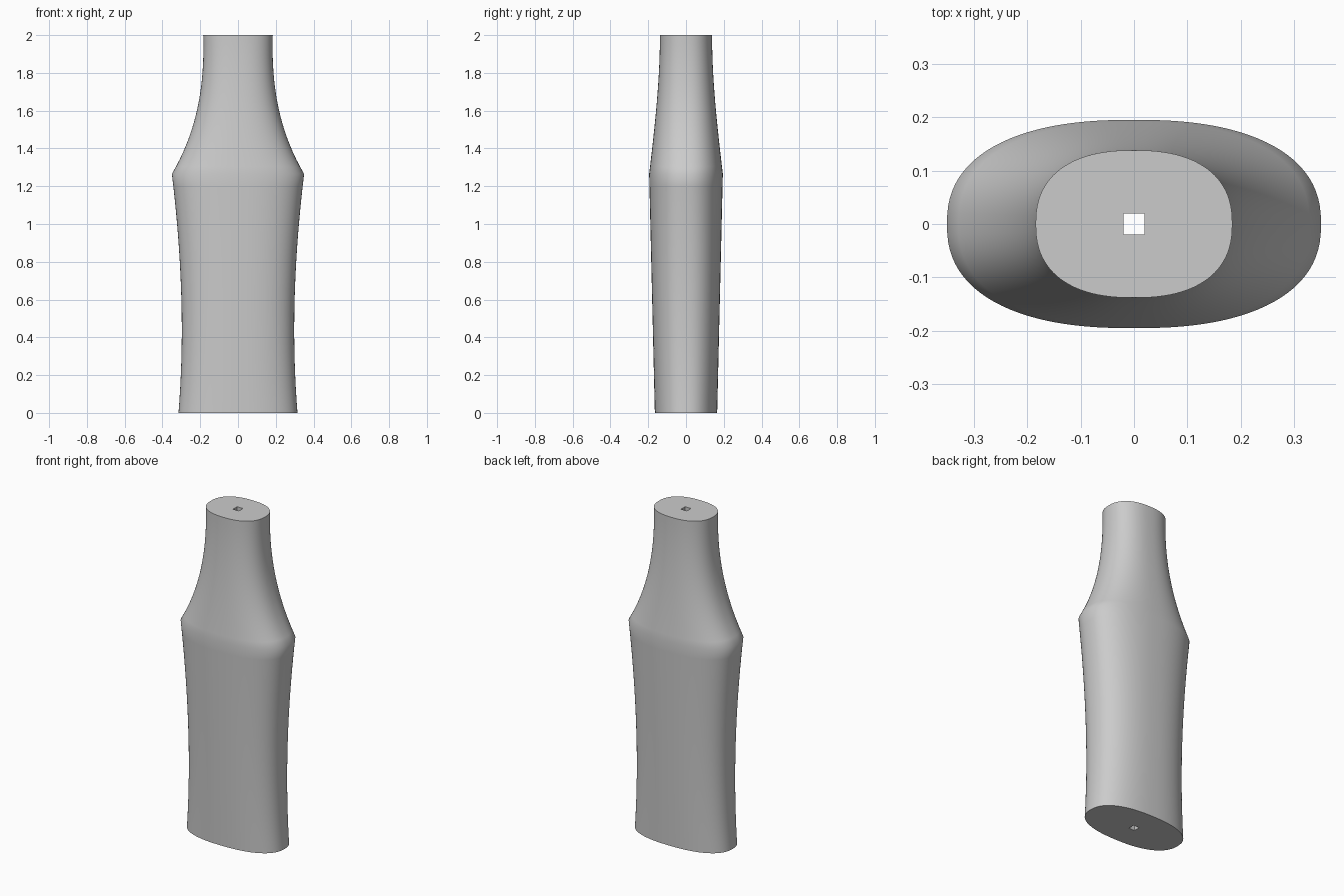
import bpy
import bmesh
import math
from mathutils import Vector
from mathutils.geometry import interpolate_bezier

cube = bpy.data.objects.get("Cube")
if cube:
    bpy.data.objects.remove(cube)

SIDES = 96
EXPONENT = 2.38
HOLE = 0.02


def oval_ring(bm, half_x, half_y, z):
    """Rounded oval cross-section."""
    ring = []
    for i in range(SIDES):
        a = math.tau * i / SIDES
        c, s = math.cos(a), math.sin(a)
        x = math.copysign(abs(c) ** (2 / EXPONENT), c) * half_x
        y = math.copysign(abs(s) ** (2 / EXPONENT), s) * half_y
        ring.append(bm.verts.new((x, y, z)))
    return ring


def square_ring(bm, half, z):
    """Square outline with the same vertex count as the oval."""
    ring = []
    for i in range(SIDES):
        a = math.tau * i / SIDES
        c, s = math.cos(a), math.sin(a)
        k = half / max(abs(c), abs(s))
        ring.append(bm.verts.new((c * k, s * k, z)))
    return ring


# Profile curves: (half width, half depth, height)
lower = [(0.315, 0.165, 0), (0.281, 0.175, 0.42), (0.299, 0.185, 0.843), (0.35, 0.195, 1.265)]
upper = [(0.35, 0.195, 1.265), (0.207, 0.166, 1.51), (0.177, 0.138, 1.755), (0.184, 0.138, 2)]
profile = interpolate_bezier(*map(Vector, lower), 20)
profile += interpolate_bezier(*map(Vector, upper), 20)[1:]

# Outer skin, then back down through the square hole
bm = bmesh.new()
rings = [oval_ring(bm, *p) for p in profile]
rings += [square_ring(bm, HOLE, 2), square_ring(bm, HOLE, 0)]
for low, high in zip(rings, rings[1:] + rings[:1]):
    for i in range(SIDES):
        j = (i + 1) % SIDES
        bm.faces.new((low[i], low[j], high[j], high[i]))
bmesh.ops.recalc_face_normals(bm, faces=bm.faces)

mesh = bpy.data.meshes.new("tapered_body")
bm.to_mesh(mesh)
bm.free()
body = bpy.data.objects.new("tapered_body", mesh)
bpy.context.collection.objects.link(body)

# Plain grey finish
grey = bpy.data.materials.new("plain_grey")
grey.use_nodes = True
colour = (0.6, 0.6, 0.6, 1)
grey.diffuse_color = colour
grey.node_tree.nodes["Principled BSDF"].inputs["Base Color"].default_value = colour
mesh.materials.append(grey)

bpy.context.view_layer.objects.active = body
body.select_set(True)
bpy.ops.object.shade_smooth_by_angle(angle=math.radians(40))
